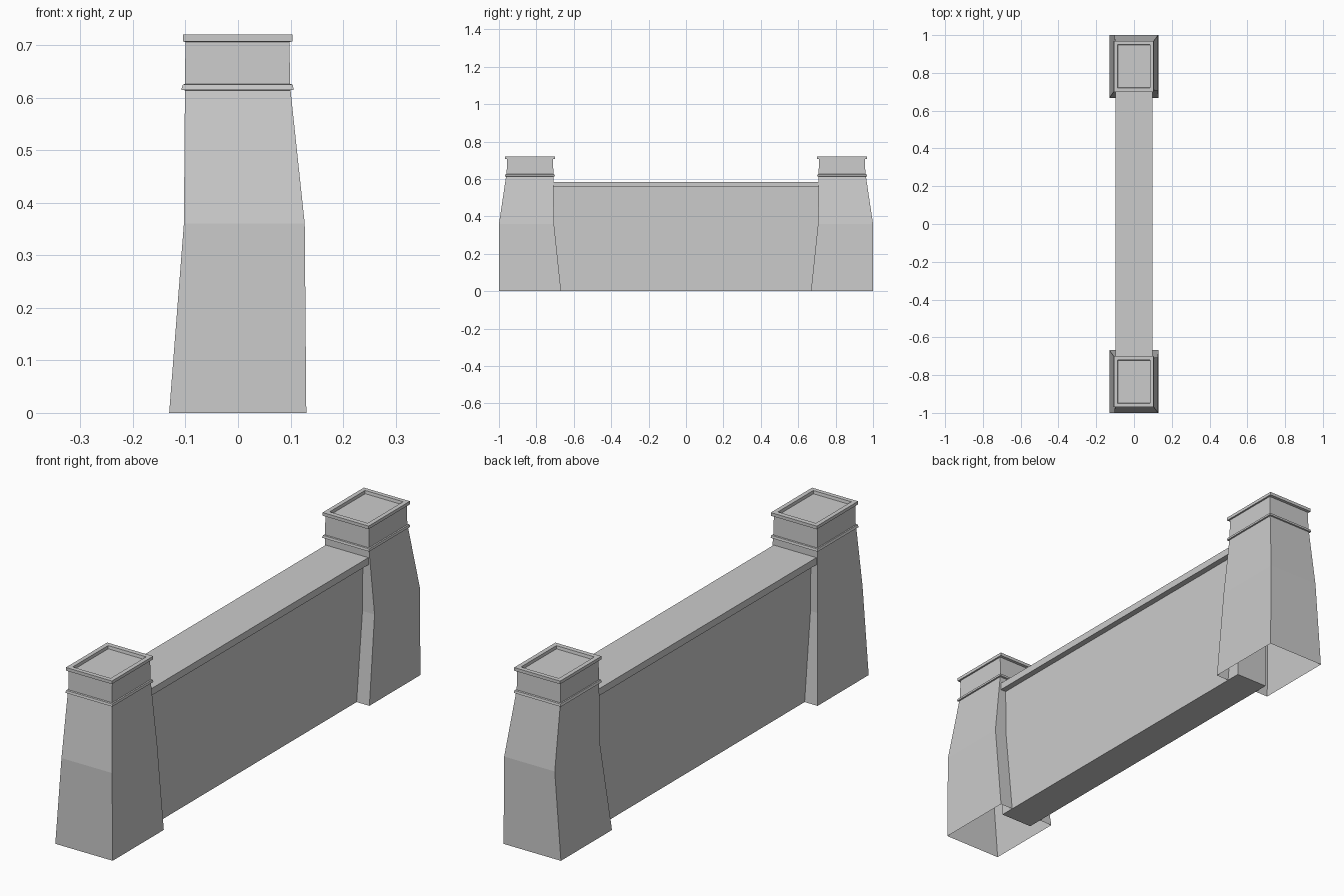
import bpy, bmesh

if "Cube" in bpy.data.objects:
    bpy.data.objects.remove(bpy.data.objects["Cube"])


def mesh_object(name, bm):
    bmesh.ops.recalc_face_normals(bm, faces=bm.faces)
    mesh = bpy.data.meshes.new(name)
    bm.to_mesh(mesh)
    bm.free()
    obj = bpy.data.objects.new(name, mesh)
    bpy.context.collection.objects.link(obj)
    return obj


def box(name, half_x, half_y, z0, z1):
    bm = bmesh.new()
    bmesh.ops.create_cube(bm, size=1)
    for v in bm.verts:
        v.co.x *= 2 * half_x
        v.co.y *= 2 * half_y
        v.co.z = z0 if v.co.z < 0 else z1
    return mesh_object(name, bm)


# Pillar levels: z, left x, right x, inner y, outer y
LEVELS = [
    # bent shaft
    (0.000, -0.131, 0.130, 0.668, 1.000),
    (0.360, -0.103, 0.127, 0.706, 1.000),
    (0.614, -0.101, 0.100, 0.709, 0.962),
    # collar band
    (0.615, -0.108, 0.106, 0.701, 0.968),
    (0.625, -0.105, 0.104, 0.703, 0.966),
    (0.626, -0.101, 0.099, 0.709, 0.959),
    # neck
    (0.706, -0.100, 0.098, 0.711, 0.957),
    # cap with sunken top panel
    (0.707, -0.105, 0.104, 0.700, 0.968),
    (0.720, -0.105, 0.104, 0.700, 0.968),
    (0.720, -0.087, 0.086, 0.720, 0.950),
    (0.708, -0.085, 0.084, 0.722, 0.948),
]


def pillar(name, side):
    bm = bmesh.new()
    rings = []
    for z, x0, x1, y0, y1 in LEVELS:
        corners = [(x0, y0), (x1, y0), (x1, y1), (x0, y1)]
        rings.append([bm.verts.new((x, side * y, z)) for x, y in corners])
    for low, high in zip(rings, rings[1:]):
        for i in range(4):
            j = (i + 1) % 4
            bm.faces.new((low[i], low[j], high[j], high[i]))
    bm.faces.new(rings[-1])  # panel floor; the foot stays open
    return mesh_object(name, bm)


# Two end pillars
pillar("front_pillar", -1)
pillar("back_pillar", 1)

# Low wall and its overhanging coping
box("wall", 0.072, 0.728, 0.0, 0.56)
box("coping", 0.097, 0.728, 0.556, 0.585)
